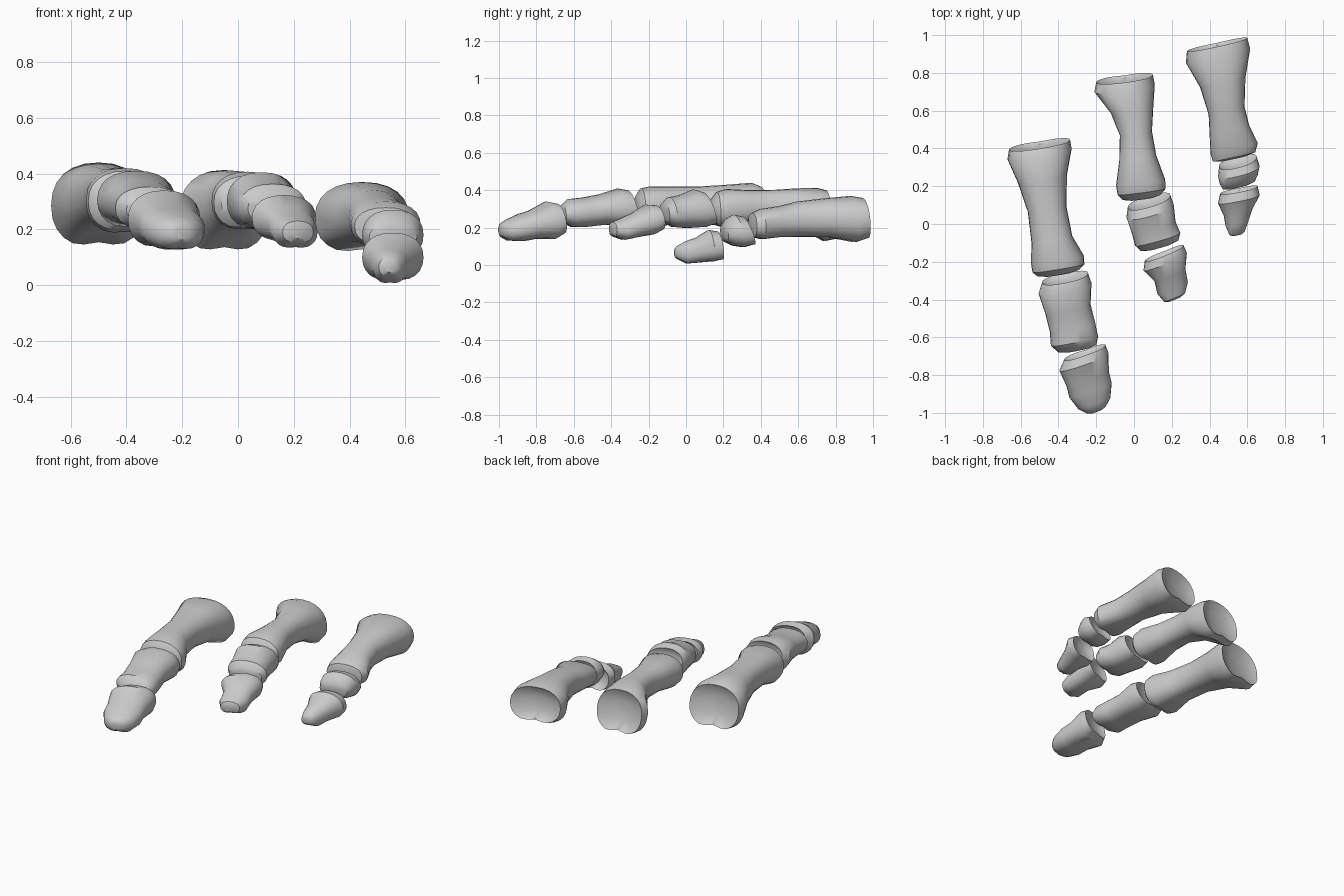
import bpy, bmesh, math

SIDES = 24


def bone(name, yaw, pitch, stations):
    """Loft rounded sections (x, y, z, half width, half height) from back to front."""
    bm = bmesh.new()
    n = len(stations)
    rings = []

    def ring(x, y, z, w, h, p, groove):
        verts = []
        for i in range(SIDES):
            a = 2 * math.pi * i / SIDES
            c, s = math.cos(a), math.sin(a)
            u = math.copysign(abs(c) ** 0.88, c)
            v = math.copysign(abs(s) ** 0.88, s)
            if v < 0:                       # shallow groove between the underside knuckles
                v += groove * math.exp(-(u / 0.35) ** 2)
            verts.append(bm.verts.new((x + u * w, y + yaw * u * w - p * v * h, z + v * h)))
        rings.append(verts)

    # hollow joint socket at the back
    x, y, z, w, h = stations[0]
    ring(x, y - 0.03, z, w * 0.45, h * 0.45, pitch, 0.1)
    ring(x, y - 0.012, z, w * 0.85, h * 0.85, pitch, 0.1)
    # shaft
    for k, (x, y, z, w, h) in enumerate(stations):
        t = k / (n - 1)
        ring(x, y, z, w, h, pitch * (1 - 0.75 * t), 0.22 * abs(2 * t - 1))
    # rounded knuckle at the front
    ring(x, y - 0.01, z, w * 0.55, h * 0.55, pitch * 0.25, 0.1)

    for a, b in zip(rings, rings[1:]):
        for i in range(SIDES):
            j = (i + 1) % SIDES
            bm.faces.new((a[i], a[j], b[j], b[i]))
    bm.faces.new(rings[0])
    bm.faces.new(rings[-1])
    bmesh.ops.recalc_face_normals(bm, faces=bm.faces)
    mesh = bpy.data.meshes.new(name)
    bm.to_mesh(mesh)
    bm.free()
    obj = bpy.data.objects.new(name, mesh)
    bpy.context.collection.objects.link(obj)
    bpy.ops.object.select_all(action='DESELECT')
    obj.select_set(True)
    bpy.context.view_layer.objects.active = obj
    bpy.ops.object.shade_smooth_by_angle(angle=math.radians(35))


# long digit
bone("long_digit_base_bone", 0.16, 0.15, [
    (-.50, .42, .28, .162, .14), (-.50, .37, .285, .17, .155),
    (-.485, .24, .31, .13, .12), (-.46, .08, .32, .102, .10),
    (-.435, -.08, .32, .108, .10), (-.405, -.19, .30, .14, .12),
    (-.40, -.235, .30, .137, .11), (-.40, -.26, .30, .11, .075)])
bone("long_digit_middle_bone", 0.2, 0.3, [
    (-.365, -.285, .31, .122, .09), (-.365, -.34, .305, .14, .105),
    (-.35, -.45, .295, .12, .083), (-.325, -.55, .28, .12, .08),
    (-.315, -.62, .275, .125, .078), (-.30, -.66, .27, .10, .05)])
bone("long_digit_tip_bone", 0.35, 0.2, [
    (-.26, -.68, .245, .11, .085), (-.265, -.73, .235, .13, .105),
    (-.245, -.82, .215, .112, .078), (-.23, -.88, .20, .112, .075),
    (-.21, -.95, .185, .085, .06), (-.20, -.985, .185, .05, .04)])

# centre digit
bone("centre_digit_base_bone", 0.13, 0.15, [
    (-.05, .77, .26, .15, .14), (-.05, .72, .263, .16, .15),
    (-.01, .60, .30, .112, .11), (.01, .48, .31, .085, .092),
    (.02, .35, .31, .098, .09), (.035, .22, .30, .13, .107),
    (.04, .17, .295, .127, .097), (.04, .14, .295, .10, .06)])
bone("centre_digit_middle_bone", 0.28, 0.35, [
    (.08, .12, .30, .113, .09), (.085, .07, .30, .125, .105),
    (.105, -.02, .285, .115, .088), (.125, -.08, .28, .12, .083),
    (.135, -.115, .275, .10, .055)])
bone("centre_digit_tip_bone", 0.4, 0.2, [
    (.16, -.155, .25, .103, .07), (.165, -.20, .24, .115, .083),
    (.19, -.27, .215, .082, .067), (.205, -.34, .19, .08, .06),
    (.215, -.39, .19, .055, .04)])

# short digit
bone("short_digit_base_bone", 0.22, 0.1, [
    (.44, .95, .245, .16, .115), (.445, .89, .24, .17, .13),
    (.47, .75, .25, .12, .107), (.49, .60, .245, .095, .095),
    (.505, .50, .23, .105, .085), (.53, .40, .215, .125, .085),
    (.53, .355, .21, .112, .068)])
bone("short_digit_middle_bone", 0.25, 0.4, [
    (.55, .33, .18, .10, .08), (.555, .28, .18, .11, .09),
    (.555, .235, .175, .10, .075), (.555, .205, .17, .085, .05)])
bone("short_digit_tip_bone", 0.2, 0.15, [
    (.555, .18, .10, .10, .08), (.555, .13, .10, .11, .088),
    (.55, .06, .08, .075, .067), (.545, .0, .065, .06, .062),
    (.545, -.05, .065, .04, .035)])
